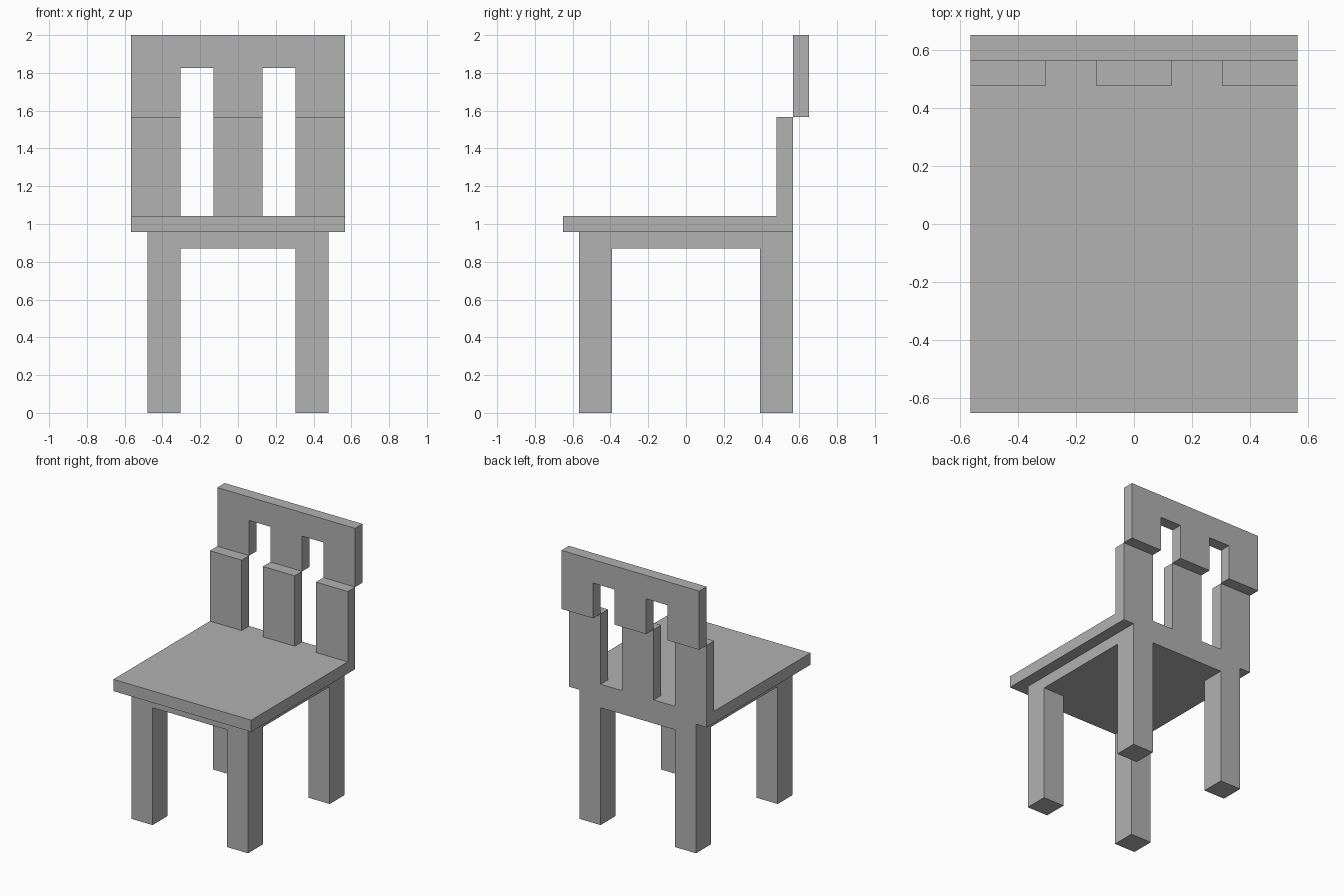
import bpy
import bmesh
from mathutils import Vector

U = 2 / 23  # block size: the chair is 23 blocks tall

cube = bpy.data.objects.get("Cube")
if cube:
    bpy.data.objects.remove(cube, do_unlink=True)

grey = bpy.data.materials.new("plain_grey")
grey.use_nodes = True
colour = (0.445, 0.445, 0.445, 1)
grey.diffuse_color = colour
grey.node_tree.nodes["Principled BSDF"].inputs["Base Color"].default_value = colour


def prism(name, outline, y0, y1):
    """Extrude an outline in the x-z plane from y0 to y1, all in blocks."""
    bm = bmesh.new()
    face = bm.faces.new([bm.verts.new((x * U, y0 * U, z * U)) for x, z in outline])
    ext = bmesh.ops.extrude_face_region(bm, geom=[face])
    moved = [v for v in ext["geom"] if isinstance(v, bmesh.types.BMVert)]
    bmesh.ops.translate(bm, verts=moved, vec=Vector((0, (y1 - y0) * U, 0)))
    bmesh.ops.recalc_face_normals(bm, faces=bm.faces)
    mesh = bpy.data.meshes.new(name)
    bm.to_mesh(mesh)
    bm.free()
    mesh.materials.append(grey)
    obj = bpy.data.objects.new(name, mesh)
    bpy.context.collection.objects.link(obj)
    return obj


def box(name, x0, x1, y0, y1, z0, z1):
    return prism(name, [(x0, z0), (x1, z0), (x1, z1), (x0, z1)], y0, y1)


# Seat and the solid support under it
box("seat", -6.5, 6.5, -7.5, 6.5, 11, 12)
box("seat_support", -5.5, 5.5, -6.5, 6.5, 10, 11)

# Four square legs
for side, x in (("right", -5.5), ("left", 3.5)):
    for end, y in (("front", -6.5), ("back", 4.5)):
        box(f"{end}_{side}_leg", x, x + 2, y, y + 2, 0, 10)

# Three lower back slats
for name, x in (("right", -6.5), ("middle", -1.5), ("left", 3.5)):
    box(f"{name}_back_slat", x, x + 3, 5.5, 6.5, 12, 18)

# Upper back panel, stepped backwards, with two slots open at the bottom
half = [(1.5, 18), (1.5, 21), (3.5, 21), (3.5, 18), (6.5, 18), (6.5, 23)]
prism("upper_back", half + [(-x, z) for x, z in reversed(half)], 6.5, 7.5)
